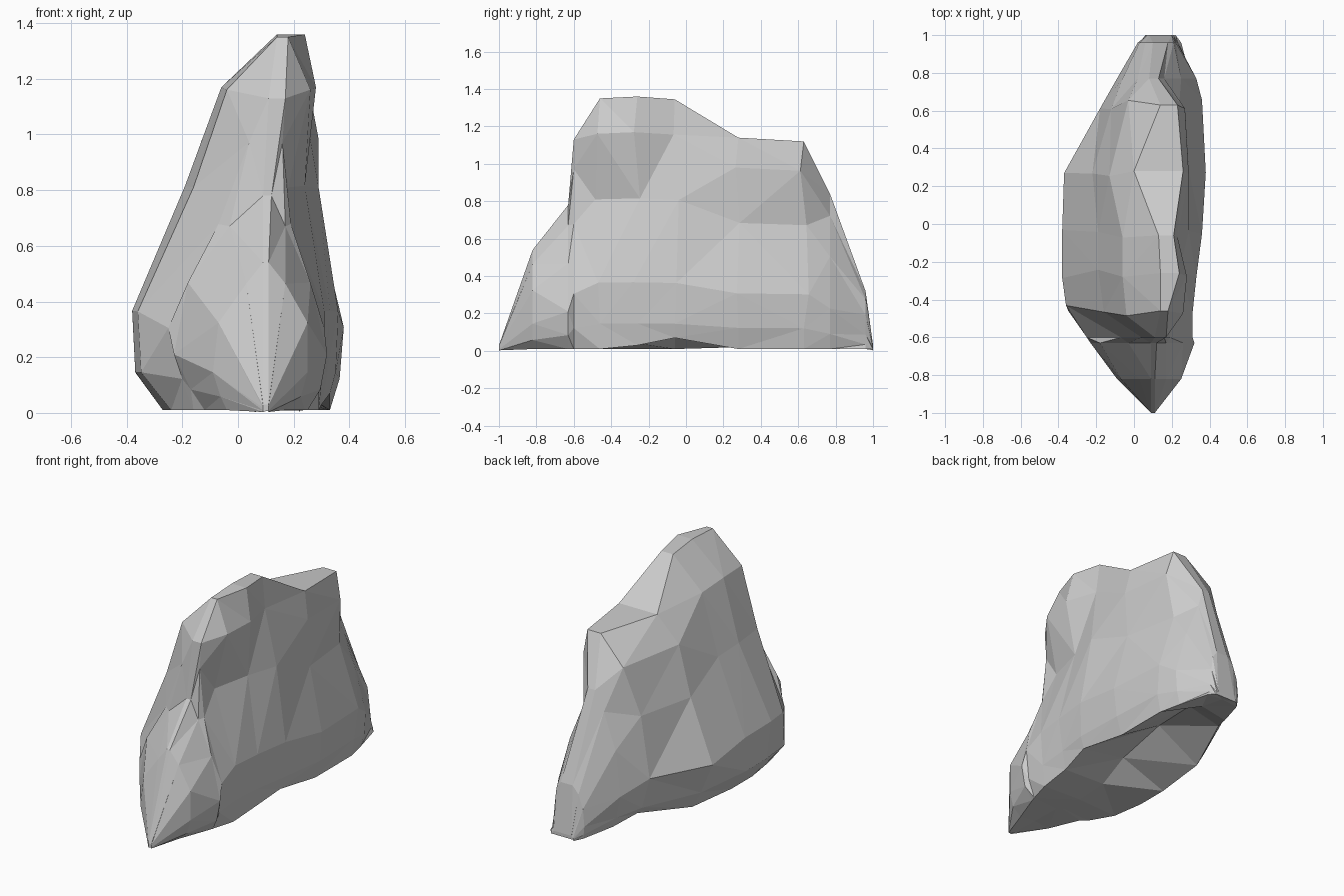
import bpy, bmesh, random

random.seed(11)

# Cross-sections from front to back:
# y, top height, left-side x from bottom to top, right-side x from bottom to top
LEVELS = (0.0, 0.27, 0.6, 0.86, 1.0)
SECTIONS = [
    (-1.00, 0.03, (0.09, 0.09, 0.09, 0.09, 0.09), (0.11, 0.11, 0.11, 0.11, 0.11)),
    (-0.82, 0.54, (-0.04, -0.09, -0.07, 0.03, 0.09), (0.17, 0.25, 0.25, 0.17, 0.11)),
    (-0.63, 0.78, (-0.12, -0.23, -0.18, -0.03, 0.09), (0.24, 0.32, 0.26, 0.17, 0.12)),
    (-0.60, 1.13, (-0.16, -0.25, -0.07, 0.04, 0.11), (0.25, 0.31, 0.19, 0.16, 0.17)),
    (-0.46, 1.35, (-0.24, -0.36, -0.16, -0.04, 0.14), (0.29, 0.31, 0.18, 0.26, 0.18)),
    (-0.26, 1.36, (-0.27, -0.38, -0.19, -0.06, 0.14), (0.30, 0.33, 0.24, 0.28, 0.24)),
    (-0.06, 1.345, (-0.27, -0.38, -0.19, -0.06, 0.13), (0.33, 0.36, 0.29, 0.23, 0.21)),
    (0.28, 1.14, (-0.24, -0.37, -0.22, -0.13, 0.00), (0.33, 0.38, 0.29, 0.29, 0.26)),
    (0.63, 1.12, (-0.11, -0.18, -0.12, -0.03, 0.14), (0.33, 0.36, 0.24, 0.27, 0.23)),
    (0.77, 0.84, (-0.04, -0.09, -0.06, 0.02, 0.08), (0.30, 0.33, 0.25, 0.16, 0.13)),
    (0.96, 0.32, (0.03, 0.02, 0.03, 0.06, 0.10), (0.25, 0.23, 0.22, 0.21, 0.18)),
    (1.00, 0.03, (0.06, 0.07, 0.07, 0.08, 0.08), (0.22, 0.22, 0.21, 0.20, 0.20)),
]
# Hollow under the boulder, by section: left edge, middle and right edge heights
HOLLOW = {5: (0.01, 0.04, 0.03), 6: (0.01, 0.12, 0.07), 7: (0.02, 0.18, 0.01),
          8: (0.08, 0.13, 0.01), 9: (0.03, 0.06, 0.01)}


def side(top, xs, foot, bulge):
    """Points up one side, with a bulge just above the ground."""
    pts = [(x, top * f) for x, f in zip(xs, LEVELS)]
    (x0, z0), (x1, z1) = pts[:2]
    pts.insert(1, (x0 + (x1 - x0) * bulge, z0 + (z1 - z0) * 0.4))
    pts[0] = (x0, z0 + foot)
    return pts


def section_ring(bm, index, section):
    """One closed ring: up the left side, down the right side, under the middle."""
    y, top, left, right = section
    l, m, r = HOLLOW.get(index, (0.01, 0.02, 0.01))
    l, m, r = (min(v, top * 0.3) for v in (l, m, r))
    outline = side(top, left, l, 0.9 if index in (4, 5, 6) else 0.45)
    outline += side(top, right, r, 0.7)[::-1]
    outline.append(((left[0] + right[0]) / 2, m))
    ring = []
    for k, (x, z) in enumerate(outline):
        # stagger the middle sections so facets do not line up
        w = 1 if 4 <= index <= 8 and k in (2, 3, 4, 7, 8, 9) else 0
        ring.append(bm.verts.new((x, y + random.uniform(-0.03, 0.03) * w, z)))
    return ring


# Faceted boulder lofted through the sections
bm = bmesh.new()
rings = [section_ring(bm, i, s) for i, s in enumerate(SECTIONS)]
for a, b in zip(rings, rings[1:]):
    for i in range(len(a)):
        j = (i + 1) % len(a)
        bm.faces.new((a[i], a[j], b[j], b[i]))
bm.faces.new(rings[0])
bm.faces.new(rings[-1][::-1])

# Irregular triangular facets
bmesh.ops.triangulate(bm, faces=bm.faces[:], quad_method='SHORT_EDGE')
bmesh.ops.recalc_face_normals(bm, faces=bm.faces[:])

mesh = bpy.data.meshes.new("boulder")
bm.to_mesh(mesh)
bm.free()
boulder = bpy.data.objects.new("boulder", mesh)
bpy.context.collection.objects.link(boulder)
